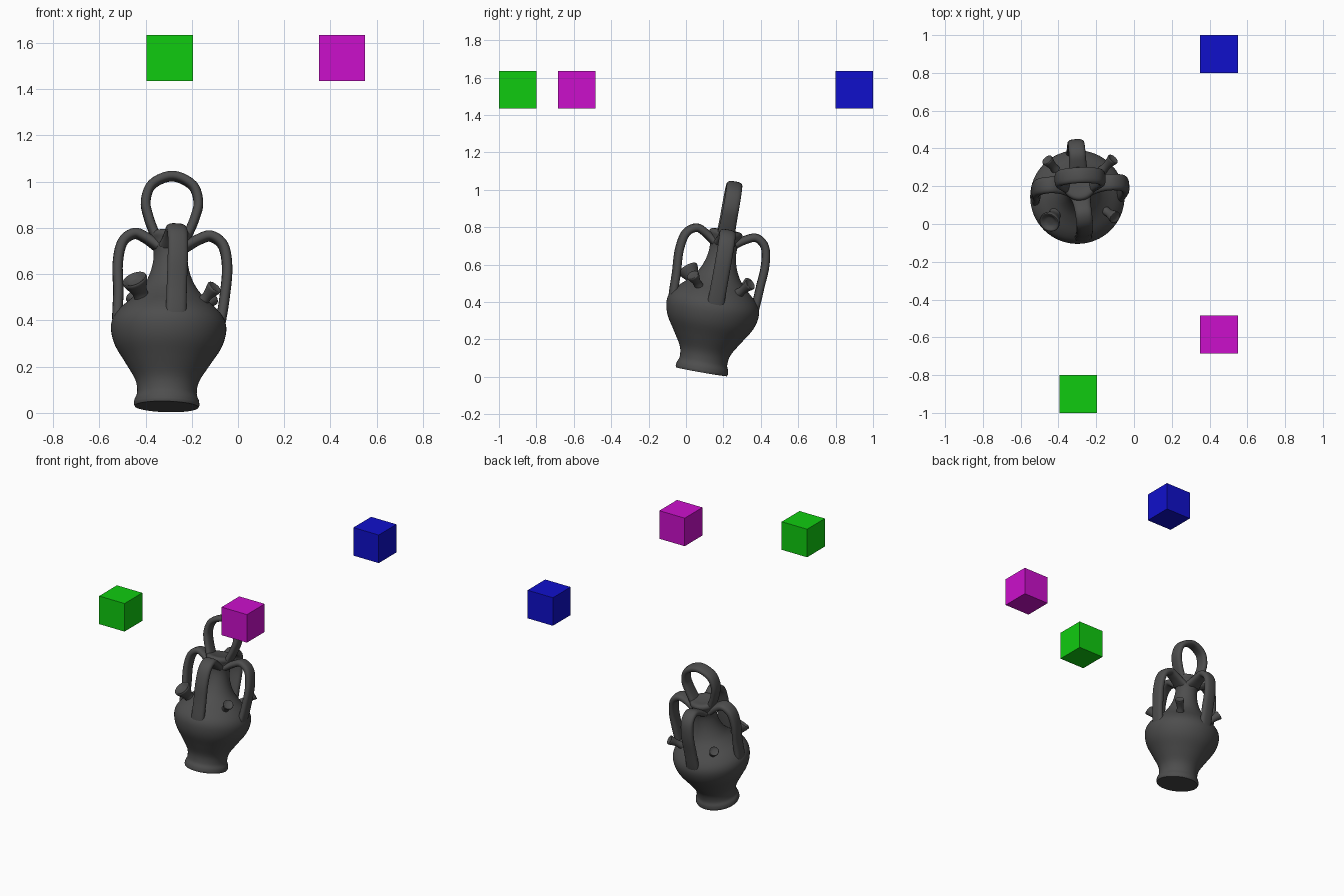
import bpy, bmesh, math
from mathutils import Matrix, Vector

if "Cube" in bpy.data.objects:
    bpy.data.objects.remove(bpy.data.objects["Cube"], do_unlink=True)


def material(name, color):
    m = bpy.data.materials.new(name)
    m.use_nodes = True
    m.diffuse_color = (*color, 1)
    bsdf = next(n for n in m.node_tree.nodes if n.type == "BSDF_PRINCIPLED")
    bsdf.inputs["Base Color"].default_value = (*color, 1)
    return m


CLAY = material("dark grey clay", (0.075, 0.075, 0.075))
GREEN = material("green", (0.005, 0.6, 0.005))
MAGENTA = material("magenta", (0.6, 0.005, 0.6))
BLUE = material("blue", (0.005, 0.005, 0.6))

# The jar leans back and slightly sideways about its foot
JAR = (Matrix.Translation((-0.309, 0.083, 0.027))
       @ Matrix.Rotation(math.radians(-10), 4, "X")
       @ Matrix.Rotation(math.radians(1.5), 4, "Y"))


def finish(name, bm, mat, smooth=True):
    bmesh.ops.recalc_face_normals(bm, faces=bm.faces)
    mesh = bpy.data.meshes.new(name)
    bm.to_mesh(mesh)
    bm.free()
    mesh.materials.append(mat)
    ob = bpy.data.objects.new(name, mesh)
    bpy.context.collection.objects.link(ob)
    if smooth:
        bpy.ops.object.select_all(action="DESELECT")
        ob.select_set(True)
        bpy.context.view_layer.objects.active = ob
        bpy.ops.object.shade_smooth_by_angle(angle=math.radians(40))
    return ob


def spline(points, steps=5):
    """Catmull-Rom curve through 2D points."""
    p = [Vector(q) for q in points]
    p = [2 * p[0] - p[1]] + p + [2 * p[-1] - p[-2]]
    out = []
    for a, b, c, d in zip(p, p[1:], p[2:], p[3:]):
        for i in range(steps):
            t = i / steps
            out.append(0.5 * (2 * b + (c - a) * t + (2 * a - 5 * b + 4 * c - d) * t * t
                              + (3 * b - a - 3 * c + d) * t ** 3))
    return out + [p[-2]]


def skin(bm, rings):
    """Bridge rings of vertices into a capped tube."""
    n = len(rings[0])
    for a, b in zip(rings, rings[1:]):
        for i in range(n):
            j = (i + 1) % n
            bm.faces.new((a[i], a[j], b[j], b[i]))
    bm.faces.new(rings[0])
    bm.faces.new(rings[-1])


def lathe(name, profile, matrix, sides=32):
    bm = bmesh.new()
    rings = []
    for r, h in profile:
        ring = []
        for i in range(sides):
            a = math.tau * i / sides
            ring.append(bm.verts.new(matrix @ Vector((r * math.cos(a), r * math.sin(a), h))))
        rings.append(ring)
    skin(bm, rings)
    return finish(name, bm, CLAY)


def strap(name, path, angle, width, thick, sides=20):
    """Sweep a flattened oval along a path of (radius, height) at an angle."""
    turn = JAR @ Matrix.Rotation(math.radians(angle), 4, "Z")
    pts = spline(path)
    bm = bmesh.new()
    rings = []
    for k, p in enumerate(pts):
        tan = (pts[min(k + 1, len(pts) - 1)] - pts[max(k - 1, 0)]).normalized()
        flare = 1 + 0.35 * abs(2 * k / (len(pts) - 1) - 1) ** 6
        ring = []
        for i in range(sides):
            c, s = math.cos(math.tau * i / sides), math.sin(math.tau * i / sides)
            w = math.copysign(abs(c) ** 0.7, c) * width * flare / 2
            t = math.copysign(abs(s) ** 0.8, s) * thick / 2
            ring.append(bm.verts.new(turn @ Vector((p.x - tan.y * t, w, p.y + tan.x * t))))
        rings.append(ring)
    skin(bm, rings)
    return finish(name, bm, CLAY)


# Body, shoulder and neck
lathe("jar_body", [(0.138, 0)] + spline([
    (0.142, 0.01), (0.139, 0.03), (0.129, 0.06), (0.138, 0.115), (0.183, 0.19),
    (0.23, 0.265), (0.249, 0.33), (0.243, 0.38), (0.212, 0.425), (0.158, 0.475),
    (0.115, 0.525), (0.085, 0.59), (0.073, 0.66), (0.082, 0.72), (0.09, 0.75),
    (0.075, 0.768), (0.03, 0.765)], 4), JAR, 64)

# Four side handles
handle = [(0.2, 0.30), (0.222, 0.37), (0.222, 0.5), (0.228, 0.62),
          (0.21, 0.715), (0.16, 0.755), (0.11, 0.738), (0.055, 0.70)]
for name, angle, reach in (("left_handle", 3, 1.08), ("back_handle", 94, 1.04),
                           ("right_handle", 183, 1), ("front_handle", 278, 1.02)):
    strap(name, [(r * (reach if h > 0.45 else 1), h) for r, h in handle], angle, 0.088, 0.045)

# Carrying loop on top
half = [(0.05, 0.71), (0.075, 0.765), (0.1, 0.83), (0.114, 0.9), (0.087, 0.975)]
strap("top_loop", half + [(0, 1.013)] + [(-r, h) for r, h in reversed(half)], 2, 0.085, 0.042)


def spout(name, base, tip, stem, mouth, hollow):
    base, tip = Vector(base), Vector(tip)
    axis = tip - base
    n = axis.length
    m = Matrix.Translation(base) @ axis.to_track_quat("Z", "Y").to_matrix().to_4x4()
    lathe(name, spline([(stem * 1.5, 0), (stem * 1.1, n * 0.35), (stem, n * 0.6),
                        (mouth * 0.9, n * 0.85), (mouth, n * 0.96), (mouth * 0.88, n),
                        (mouth * 0.5, n - hollow), (mouth * 0.1, n - hollow * 1.2)], 3), m, 24)


# Filling funnel and three small nubs on the shoulder
spout("filling_funnel", (-0.39, 0.09, 0.44), (-0.449, 0.008, 0.58), 0.033, 0.056, 0.015)
spout("front_nub", (-0.18, 0.09, 0.45), (-0.10, 0.035, 0.545), 0.022, 0.034, 0.004)
spout("back_left_nub", (-0.19, 0.26, 0.43), (-0.11, 0.345, 0.495), 0.022, 0.031, 0.004)
spout("back_right_nub", (-0.39, 0.26, 0.43), (-0.46, 0.34, 0.505), 0.022, 0.031, 0.004)

# Floating marker cubes
for name, mat, x, y in (("green_cube", GREEN, -0.295, -0.9),
                        ("magenta_cube", MAGENTA, 0.45, -0.585),
                        ("blue_cube", BLUE, 0.45, 0.9)):
    bm = bmesh.new()
    bmesh.ops.create_cube(bm, size=0.2, matrix=Matrix.Translation((x, y, 1.535)))
    finish(name, bm, mat, False)
